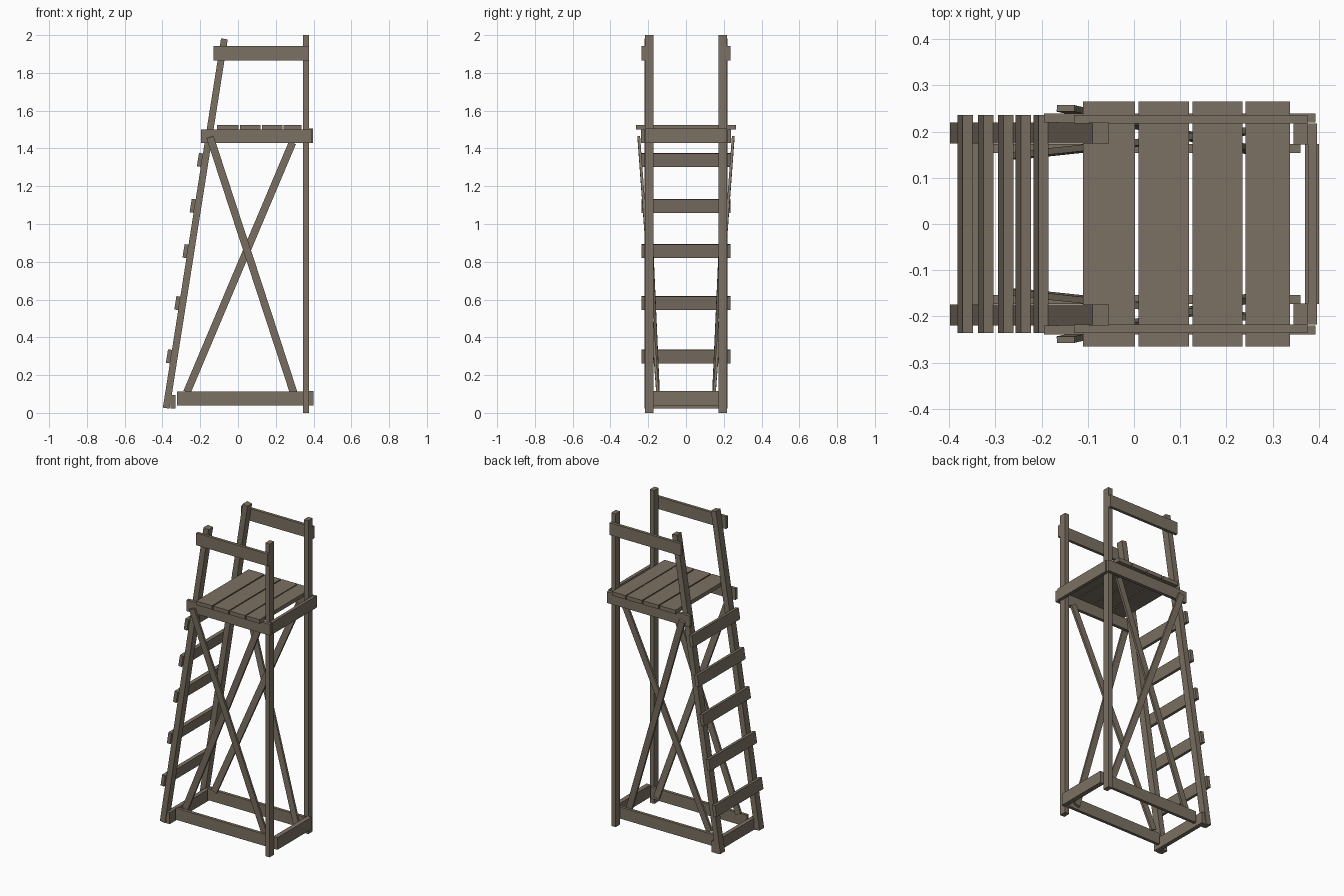
import bpy
from mathutils import Vector, Matrix

if "Cube" in bpy.data.objects:
    bpy.data.objects.remove(bpy.data.objects["Cube"])

wood = bpy.data.materials.new("weathered_wood")
wood.diffuse_color = (0.20, 0.165, 0.125, 1)
wood.use_nodes = True
wood.node_tree.nodes["Principled BSDF"].inputs["Base Color"].default_value = wood.diffuse_color


def make(name, corners):
    # corners: 8 points, bottom ring of four then top ring of four
    me = bpy.data.meshes.new(name)
    me.from_pydata([tuple(c) for c in corners], [],
                   [(3, 2, 1, 0), (4, 5, 6, 7), (0, 1, 5, 4),
                    (1, 2, 6, 5), (2, 3, 7, 6), (3, 0, 4, 7)])
    me.materials.append(wood)
    ob = bpy.data.objects.new(name, me)
    bpy.context.collection.objects.link(ob)
    return ob


def box(name, x0, x1, y0, y1, z0, z1):
    ring = [(x0, y0), (x1, y0), (x1, y1), (x0, y1)]
    return make(name, [(x, y, z) for z in (z0, z1) for x, y in ring])


def beam(name, a, b, w, d):
    # straight board from a to b: w wide in the xz plane, d thick along y
    a, b = Vector(a), Vector(b)
    t = (b - a).normalized()
    u = Vector((0, 1, 0)).cross(t).normalized()
    v = t.cross(u)
    ring = [(-1, -1), (1, -1), (1, 1), (-1, 1)]
    return make(name, [p + u * (i * w / 2) + v * (j * d / 2)
                       for p in (a, b) for i, j in ring])


foot, head = Vector((-0.38, 0, 0.025)), Vector((-0.072, 0, 1.98))
lean = (head - foot).normalized()
out = Vector((-lean.z, 0, lean.x))

for side, s in (("front", -1), ("back", 1)):
    def side_box(name, x0, x1, y0, y1, z0, z1):
        lo, hi = sorted((s * y0, s * y1))
        box(side + "_" + name, x0, x1, lo, hi, z0, z1)

    # posts
    side_box("upright_post", 0.345, 0.376, 0.172, 0.217, 0, 2)
    off = Vector((0, s * 0.197, 0))
    beam(side + "_leaning_post", foot + off, head + off, 0.036, 0.046)
    # side boards
    side_box("handrail", -0.13, 0.375, 0.217, 0.236, 1.865, 1.943)
    side_box("platform_beam", -0.195, 0.392, 0.219, 0.239, 1.428, 1.5)
    side_box("base_beam", -0.322, 0.36, 0.154, 0.173, 0.038, 0.112)
    # crossed braces
    beam(side + "_outer_brace", (-0.148, s * 0.25, 1.46), (0.31, s * 0.147, 0.06), 0.04, 0.014)
    beam(side + "_inner_brace", (0.288, s * 0.205, 1.43), (-0.27, s * 0.146, 0.11), 0.04, 0.014)

# cross boards at both ends
box("right_platform_beam", 0.376, 0.396, -0.217, 0.217, 1.43, 1.505)
box("right_base_beam", 0.37, 0.4, -0.173, 0.173, 0.038, 0.115)
box("left_base_beam", -0.358, -0.332, -0.215, 0.215, 0.022, 0.095)

# platform planks
for x0, x1 in ((-0.11, 0.002), (0.01, 0.119), (0.126, 0.235), (0.241, 0.337)):
    box("platform_plank", x0, x1, -0.265, 0.265, 1.5, 1.525)

# ladder rungs on the outer face of the leaning posts
for z in (0.295, 0.577, 0.852, 1.092, 1.335):
    c = foot + lean * ((z - foot.z) / lean.z) + out * 0.028
    beam("ladder_rung", c - lean * 0.036, c + lean * 0.036, 0.022, 0.472)
